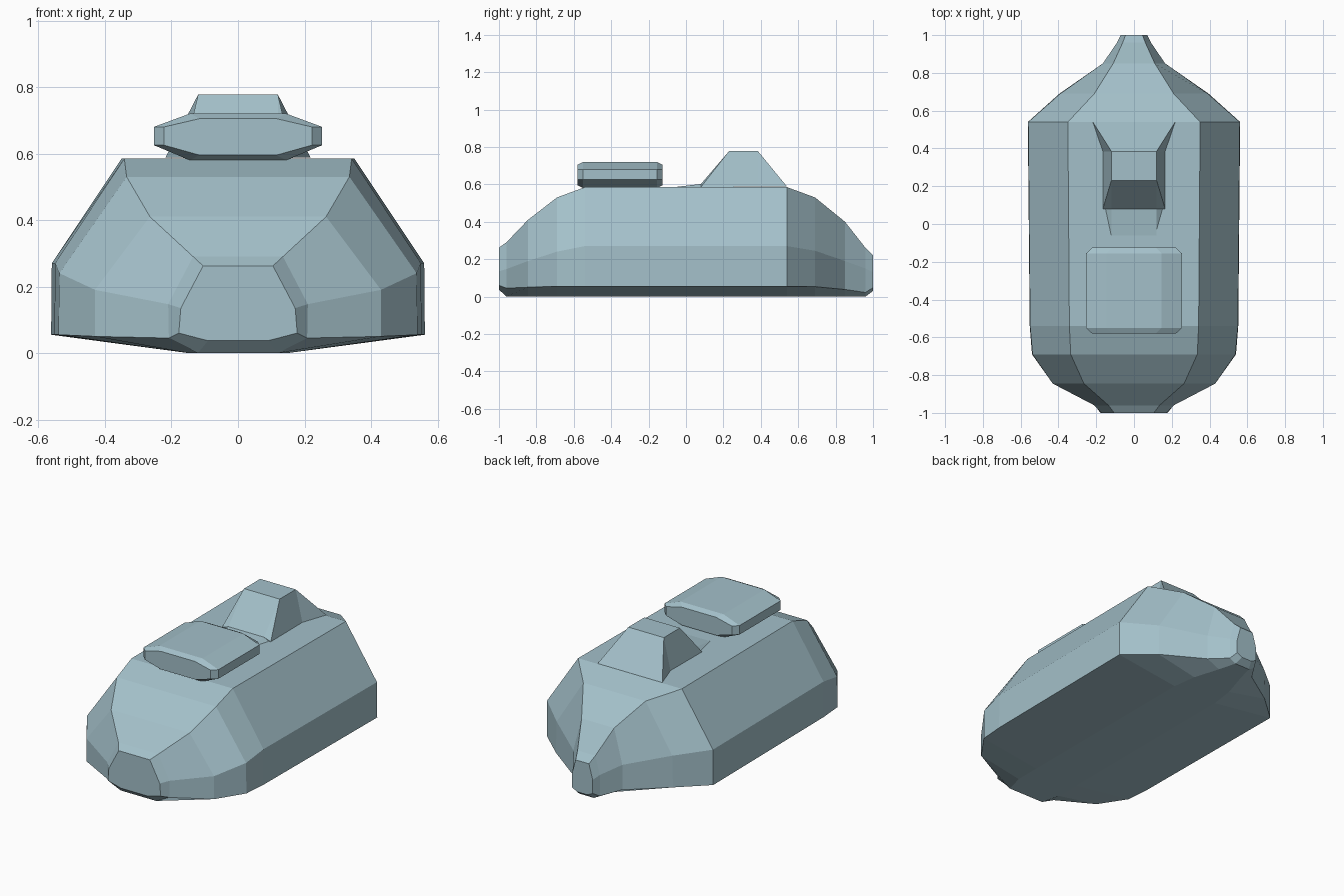
import bpy
import bmesh

# Blue-grey paint shared by every part
paint = bpy.data.materials.new("blue_grey")
paint.diffuse_color = (0.37, 0.53, 0.59, 1)


def make_mesh(name, verts, faces):
    me = bpy.data.meshes.new(name)
    me.from_pydata(verts, [], faces)
    me.materials.append(paint)
    bm = bmesh.new()
    bm.from_mesh(me)
    bmesh.ops.recalc_face_normals(bm, faces=bm.faces)
    bm.to_mesh(me)
    bm.free()
    ob = bpy.data.objects.new(name, me)
    bpy.context.collection.objects.link(ob)
    return ob


def loft(name, sections):
    """Skin mirrored rings; each section is (y, [(x, z), ...]) for the +x half, bottom to top."""
    verts, faces = [], []
    n = 2 * len(sections[0][1])
    for y, half in sections:
        ring = half + [(-x, z) for x, z in reversed(half)]
        verts += [(x, y, z) for x, z in ring]
    for s in range(len(sections) - 1):
        a, b = s * n, (s + 1) * n
        for i in range(n):
            j = (i + 1) % n
            faces.append((a + i, a + j, b + j, b + i))
    faces.append(tuple(reversed(range(n))))
    faces.append(tuple(range(len(verts) - n, len(verts))))
    return make_mesh(name, verts, faces)


# Hull: stations of bottom edge, lower side, upper side and shoulder
loft("hull", [
    (-1.00, [(0.09, 0.037), (0.178, 0.06), (0.172, 0.135), (0.105, 0.262)]),
    (-0.96, [(0.12, 0.00), (0.208, 0.045), (0.21, 0.147), (0.135, 0.29)]),
    (-0.845, [(0.15, 0.00), (0.43, 0.05), (0.43, 0.19), (0.265, 0.41)]),
    (-0.69, [(0.15, 0.00), (0.54, 0.055), (0.537, 0.24), (0.335, 0.53)]),
    (-0.54, [(0.15, 0.00), (0.552, 0.055), (0.55, 0.27), (0.342, 0.585)]),
    (0.54, [(0.15, 0.00), (0.562, 0.055), (0.56, 0.27), (0.35, 0.585)]),
    (0.69, [(0.13, 0.00), (0.395, 0.053), (0.39, 0.245), (0.21, 0.53)]),
    (0.85, [(0.08, 0.00), (0.165, 0.038), (0.165, 0.19), (0.11, 0.40)]),
    (0.96, [(0.05, 0.00), (0.09, 0.022), (0.09, 0.15), (0.06, 0.26)]),
    (1.00, [(0.035, 0.03), (0.07, 0.048), (0.07, 0.13), (0.045, 0.222)]),
])

# Front hatch: flattened octagonal slab with bevelled ends
wide = [(0.145, 0.58), (0.253, 0.625), (0.253, 0.68), (0.145, 0.72)]
end = [(0.115, 0.595), (0.222, 0.625), (0.222, 0.68), (0.115, 0.705)]
loft("hatch", [(-0.58, end), (-0.55, wide), (-0.155, wide), (-0.125, end)])

# Rear cabin: sloped front, flat roof, flared tail; right half then mirrored
half = [(0.165, 0.08, 0.586), (0.12, 0.08, 0.602), (0.12, 0.23, 0.777), (0.12, 0.385, 0.777),
        (0.165, 0.385, 0.588), (0.218, 0.54, 0.588), (0.07, 0.54, 0.588)]
k = len(half)
side = [(0, 4, 3, 2), (0, 2, 1), (4, 5, 3), (5, 6, 3)]
faces = side + [tuple(i + k for i in reversed(f)) for f in side]
faces += [(1, 2, 2 + k, 1 + k), (2, 3, 3 + k, 2 + k), (3, 6, 6 + k, 3 + k),
          (0, 1, 1 + k, k), (0, k, 4 + k, 4), (4, 4 + k, 5 + k, 6 + k, 6, 5)]
make_mesh("cabin", half + [(-x, y, z) for x, y, z in half], faces)

# Low ramp leading up to the cabin front
loft("ramp", [(-0.06, [(0.12, 0.58), (0.12, 0.5855)]), (0.08, [(0.16, 0.58), (0.12, 0.602)])])
